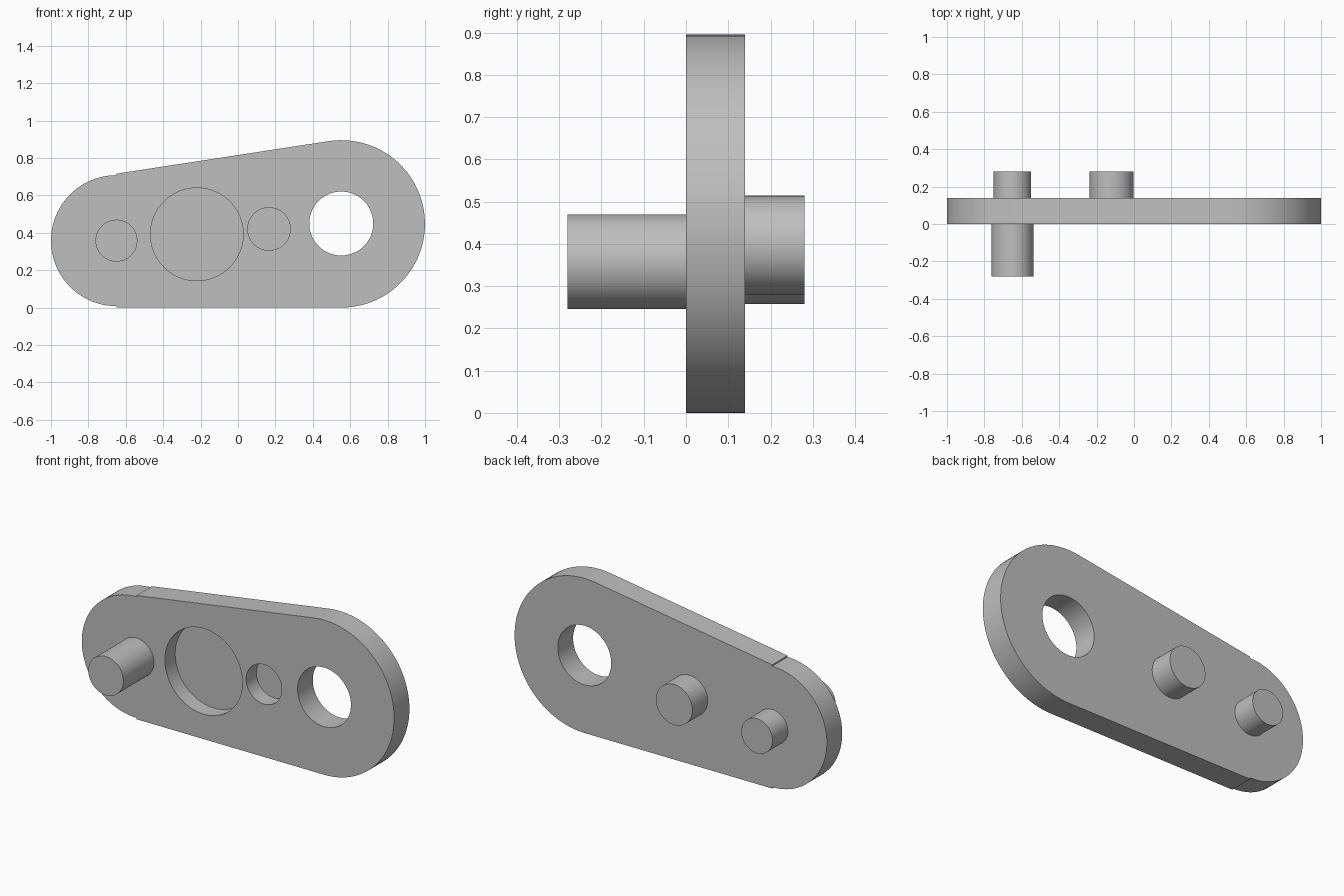
import bpy
import bmesh
from math import sin, cos, pi, atan2
from mathutils import Matrix

SEGMENTS = 96
FRONT, BACK, POCKET_FLOOR = 0.0, 0.14, 0.094

cube = bpy.data.objects.get("Cube")
if cube:
    bpy.data.objects.remove(cube, do_unlink=True)

grey = bpy.data.materials.new("plain grey")
grey.use_nodes = True
colour = (0.52, 0.52, 0.52, 1)
grey.diffuse_color = colour
grey.node_tree.nodes["Principled BSDF"].inputs["Base Color"].default_value = colour


def add_object(name, bm):
    bmesh.ops.recalc_face_normals(bm, faces=bm.faces)
    mesh = bpy.data.meshes.new(name)
    bm.to_mesh(mesh)
    bm.free()
    mesh.materials.append(grey)
    obj = bpy.data.objects.new(name, mesh)
    bpy.context.collection.objects.link(obj)
    return obj


def cylinder(name, x, z, radius, y0, y1):
    bm = bmesh.new()
    place = Matrix.Translation((x, (y0 + y1) / 2, z)) @ Matrix.Rotation(pi / 2, 4, "X")
    bmesh.ops.create_cone(bm, cap_ends=True, segments=SEGMENTS, radius1=radius,
                          radius2=radius, depth=y1 - y0, matrix=place)
    return add_object(name, bm)


def arc(x, z, radius, start, end, steps=48):
    angles = [start + (end - start) * i / steps for i in range(steps + 1)]
    return [(x + radius * cos(a), z + radius * sin(a)) for a in angles]


def smooth(obj):
    bpy.ops.object.select_all(action="DESELECT")
    obj.select_set(True)
    bpy.context.view_layer.objects.active = obj
    bpy.ops.object.shade_smooth_by_angle(angle=pi / 6)


# Arm plate: two round ends joined by straight sides, with tiny steps at the small end
small_x, small_z, small_r = -0.65, 0.358, 0.35
big_x, big_z, big_r = 0.552, 0.4475, 0.4475
step_top = small_z + small_r + 0.008
slope = atan2(0.176, 1.13)
outline = [(small_x, 0.0)]
outline += arc(big_x, big_z, big_r, -pi / 2, pi / 2 + slope)
outline += [(small_x, step_top)]
outline += arc(small_x, small_z, small_r, pi / 2, 3 * pi / 2)

bm = bmesh.new()
face = bm.faces.new([bm.verts.new((x, FRONT, z)) for x, z in outline])
side = bmesh.ops.extrude_face_region(bm, geom=[face])
moved = [v for v in side["geom"] if isinstance(v, bmesh.types.BMVert)]
bmesh.ops.translate(bm, verts=moved, vec=(0, BACK - FRONT, 0))
plate = add_object("arm_plate", bm)

# Two blind front pockets and one through hole
cutters = [
    cylinder("large_pocket_cutter", -0.22, 0.392, 0.248, -0.1, POCKET_FLOOR),
    cylinder("small_pocket_cutter", 0.166, 0.42, 0.114, -0.1, POCKET_FLOOR),
    cylinder("through_hole_cutter", big_x, big_z + 0.002, 0.171, -0.1, 0.3),
]
for cutter in cutters:
    cutter.hide_render = True
    cut = plate.modifiers.new(cutter.name, "BOOLEAN")
    cut.operation = "DIFFERENCE"
    cut.solver = "EXACT"
    cut.object = cutter
bpy.context.view_layer.objects.active = plate
for name in [m.name for m in plate.modifiers]:
    bpy.ops.object.modifier_apply(modifier=name)
for cutter in cutters:
    bpy.data.objects.remove(cutter, do_unlink=True)

# Pins: a long one in front, two short ones behind
pins = [
    cylinder("front_pin", small_x, small_z, 0.112, -0.28, FRONT),
    cylinder("back_end_pin", small_x, small_z, 0.1, BACK, 0.28),
    cylinder("back_middle_pin", -0.12, 0.397, 0.117, BACK, 0.28),
]
for obj in [plate] + pins:
    smooth(obj)
